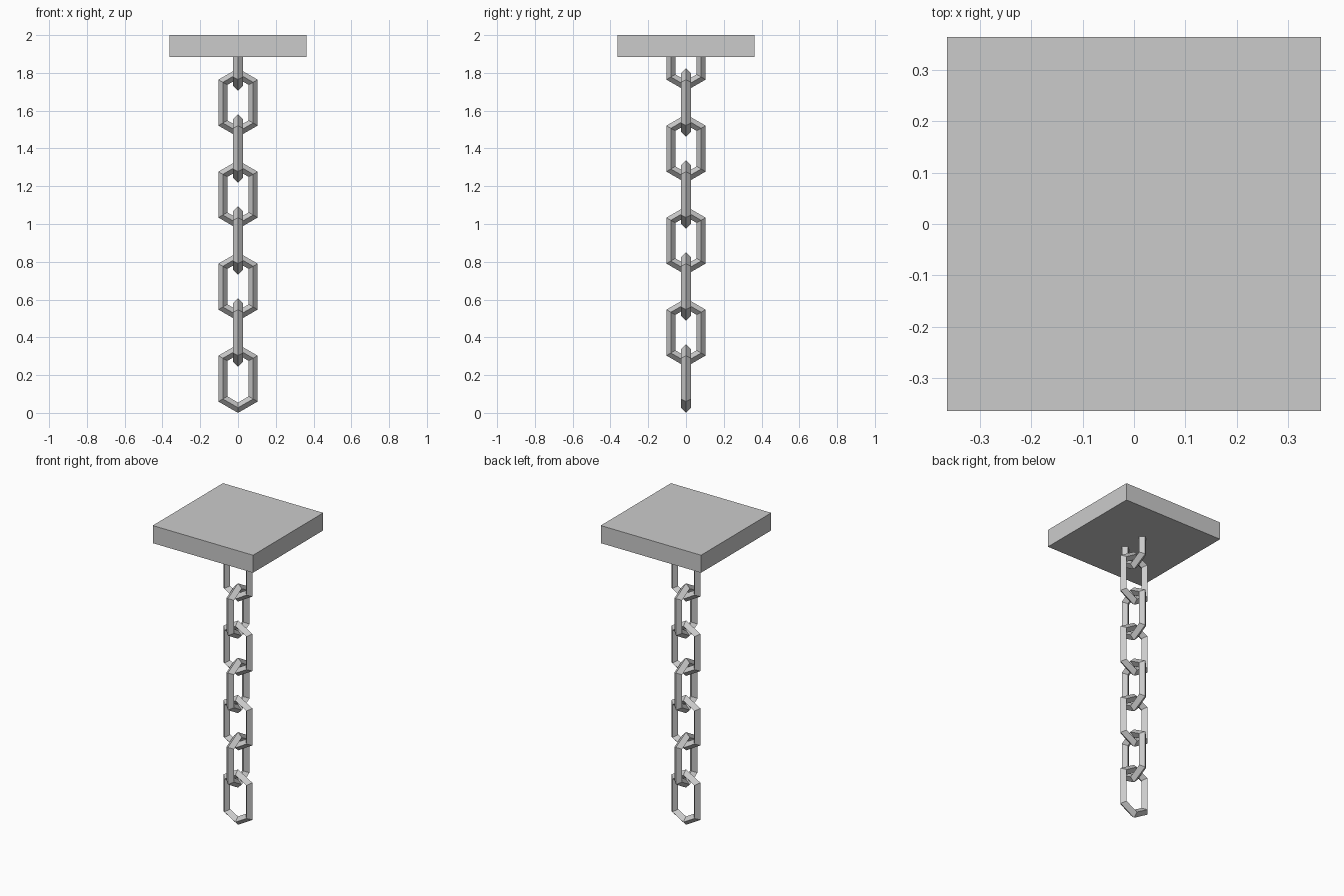
import bpy, bmesh, math

if "Cube" in bpy.data.objects:
    bpy.data.objects.remove(bpy.data.objects["Cube"])

RING, BAR = 0.0925, 0.0275      # hexagon radius, diamond bar radius
STRETCH, PITCH = 0.123, 0.2435  # straight section, spacing between links
PLATE_Z, PLATE_H, PLATE_W = 1.885, 0.115, 0.726


def make_link(name, bottom, turned, cut_z=None):
    """Stretched hexagonal ring with a diamond section; cut_z leaves an open U."""
    bm = bmesh.new()
    angles = [150, 210, 270, 330, 390] if cut_z else [150, 210, 270, 330, 390, 450]
    mid = bottom + RING + BAR + STRETCH / 2
    sections = []
    for deg in angles:
        a = math.radians(deg)
        side = STRETCH / 2 if math.sin(a) > 0 else -STRETCH / 2
        sec = []
        for k in range(4):
            m = k * math.pi / 2
            rad = RING + BAR * math.cos(m)
            u, v = rad * math.cos(a), BAR * math.sin(m)
            z = mid + side + rad * math.sin(a)
            if cut_z and side > 0:
                z = cut_z
            sec.append(bm.verts.new((v, u, z) if turned else (u, v, z)))
        sections.append(sec)
    n = len(sections)
    for i in range(n - 1 if cut_z else n):
        s, t = sections[i], sections[(i + 1) % n]
        for k in range(4):
            j = (k + 1) % 4
            bm.faces.new((s[k], s[j], t[j], t[k]))
    if cut_z:
        bm.faces.new(sections[0])
        bm.faces.new(sections[-1])
    bmesh.ops.recalc_face_normals(bm, faces=bm.faces)
    mesh = bpy.data.meshes.new(name)
    bm.to_mesh(mesh)
    bm.free()
    bpy.context.collection.objects.link(bpy.data.objects.new(name, mesh))


# ceiling plate
bpy.ops.mesh.primitive_cube_add(size=1, location=(0, 0, PLATE_Z + PLATE_H / 2))
plate = bpy.context.object
plate.name = "ceiling_plate"
plate.scale = (PLATE_W, PLATE_W, PLATE_H)

# hanging chain, every second link turned a quarter
for i in range(7):
    make_link(f"chain_link_{i + 1}", i * PITCH, i % 2 == 1)

# half link fixed into the plate
make_link("anchor_link", 7 * PITCH, True, PLATE_Z + 0.005)
